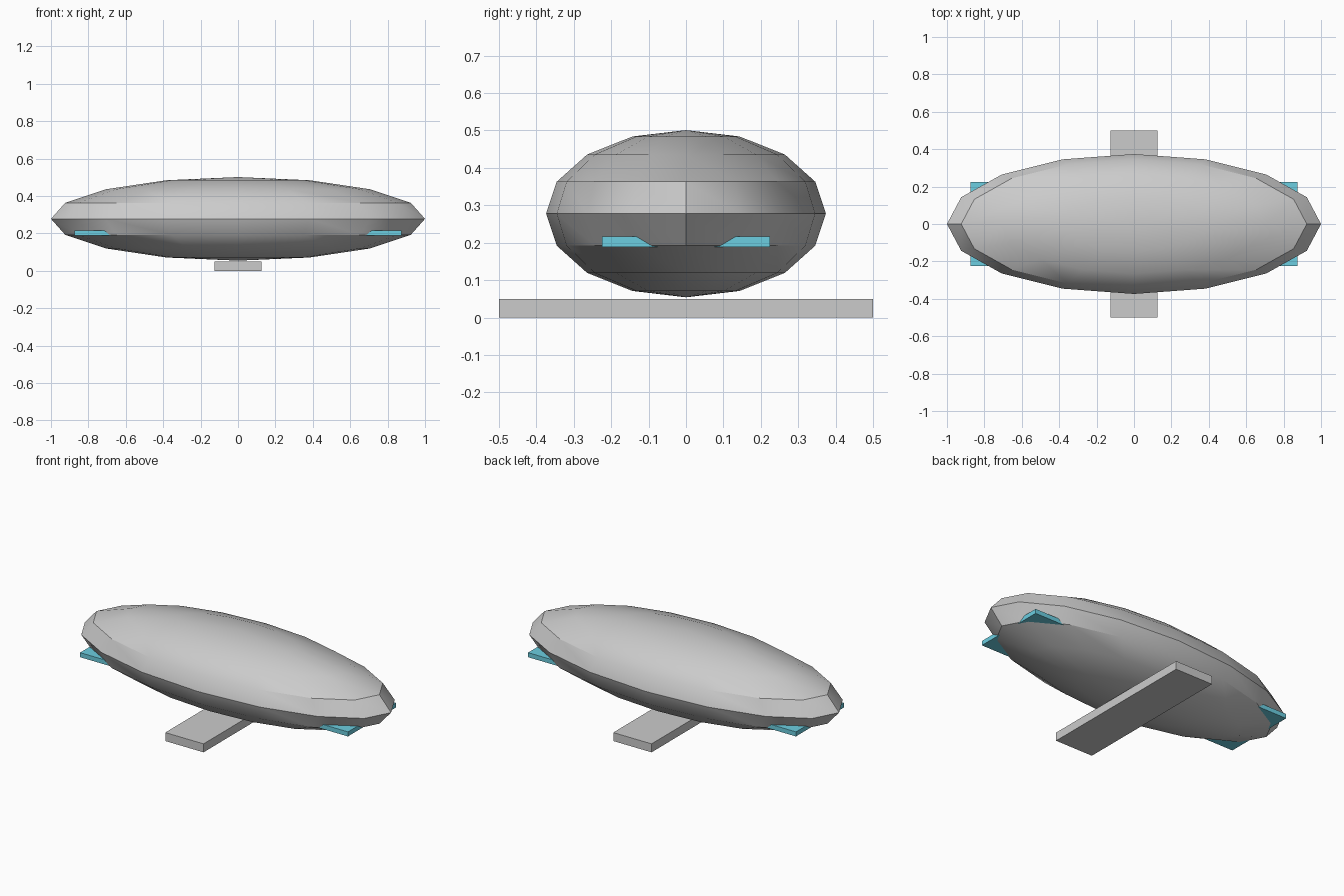
import bpy
from math import radians

if "Cube" in bpy.data.objects:
    bpy.data.objects.remove(bpy.data.objects["Cube"])


def box(name, lo, hi, mat=None):
    center = [(a + b) / 2 for a, b in zip(lo, hi)]
    bpy.ops.mesh.primitive_cube_add(size=1, location=center)
    ob = bpy.context.object
    ob.name = name
    ob.scale = [b - a for a, b in zip(lo, hi)]
    bpy.ops.object.transform_apply(location=False, rotation=False, scale=True)
    if mat:
        ob.data.materials.append(mat)
    return ob


# Material for the glowing blocks
cyan = bpy.data.materials.new("cyan")
cyan.diffuse_color = (0.15, 0.62, 0.75, 1)
cyan.use_nodes = True
cyan.node_tree.nodes["Principled BSDF"].inputs["Base Color"].default_value = cyan.diffuse_color

# Flattened ellipsoid hull
bpy.ops.mesh.primitive_uv_sphere_add(segments=16, ring_count=8, radius=1,
                                     location=(0, 0, 0.2775))
hull = bpy.context.object
hull.name = "hull"
hull.scale = (1, 0.374, 0.2235)
bpy.ops.object.transform_apply(location=False, rotation=False, scale=True)
bpy.ops.object.shade_smooth_by_angle(angle=radians(30))

# Flat skid under the hull
box("base_plank", (-0.125, -0.5, 0), (0.125, 0.5, 0.05))

# Four thruster blocks poking out of the lower hull corners
for sx, side in ((-1, "left"), (1, "right")):
    for sy, end in ((-1, "front"), (1, "back")):
        xs = sorted((sx * 0.625, sx * 0.875))
        ys = sorted((sy * 0.025, sy * 0.224))
        box(f"{end}_{side}_thruster", (xs[0], ys[0], 0.189),
            (xs[1], ys[1], 0.216), cyan)
